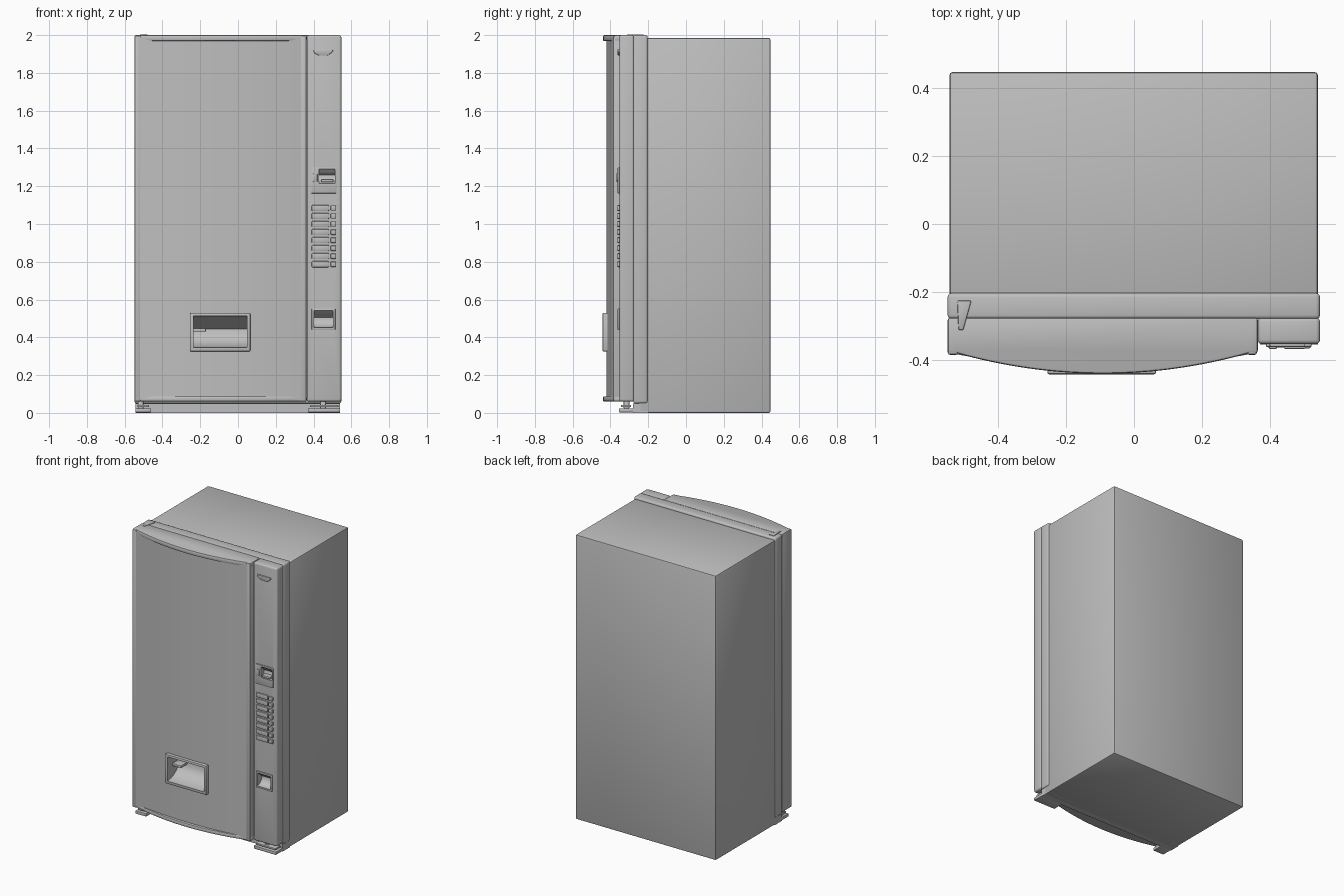
import bpy
import bmesh
from math import radians
from mathutils import Vector

cube = bpy.data.objects.get("Cube")
if cube:
    bpy.data.objects.remove(cube, do_unlink=True)

grey = bpy.data.materials.new("plain grey")
grey.use_nodes = True
GREY = (0.52, 0.52, 0.52, 1)
grey.diffuse_color = GREY
grey.node_tree.nodes["Principled BSDF"].inputs["Base Color"].default_value = GREY


def prism(name, points, axis, lo, hi, bevel=0.0, segments=2):
    """Extrude a 2D outline along an axis: 'z' takes (x, y), 'x' takes (y, z), 'y' takes (x, z)."""
    place = {"z": lambda p: (p[0], p[1], lo),
             "x": lambda p: (lo, p[0], p[1]),
             "y": lambda p: (p[0], lo, p[1])}[axis]
    bm = bmesh.new()
    face = bm.faces.new([bm.verts.new(place(p)) for p in points])
    grown = bmesh.ops.extrude_face_region(bm, geom=[face])["geom"]
    step = Vector([hi - lo if a == axis else 0 for a in "xyz"])
    bmesh.ops.translate(bm, vec=step, verts=[v for v in grown if isinstance(v, bmesh.types.BMVert)])
    bmesh.ops.recalc_face_normals(bm, faces=bm.faces)
    if bevel:
        edges = [e for e in bm.edges if e.calc_face_angle(0) > radians(40)]
        bmesh.ops.bevel(bm, geom=edges, offset=bevel, segments=segments,
                        profile=0.5, affect="EDGES", clamp_overlap=True)
    mesh = bpy.data.meshes.new(name)
    bm.to_mesh(mesh)
    bm.free()
    mesh.materials.append(grey)
    obj = bpy.data.objects.new(name, mesh)
    bpy.context.collection.objects.link(obj)
    return obj


def box(name, x, y, z, bevel=0.0, segments=2):
    outline = [(x[0], y[0]), (x[1], y[0]), (x[1], y[1]), (x[0], y[1])]
    return prism(name, outline, "z", z[0], z[1], bevel, segments)


def cut(targets, cutter):
    for obj in targets:
        mod = obj.modifiers.new("cut", "BOOLEAN")
        mod.operation = "DIFFERENCE"
        mod.solver = "EXACT"
        mod.object = cutter
        bpy.context.view_layer.objects.active = obj
        bpy.ops.object.modifier_apply(modifier=mod.name)
    bpy.data.objects.remove(cutter, do_unlink=True)


def scoop(x, z, front, depth):
    """Pocket cutter: sloped hood above, curved floor below."""
    height = z[1] - z[0]
    back = front + depth
    outline = [(front - 0.1, z[0]), (front, z[0])]
    for i in range(1, 7):
        t = i / 6
        outline.append((front + depth * (1 - (1 - t) ** 2), z[0] + 0.58 * height * t ** 1.5))
    outline += [(back - 0.01, z[0] + 0.62 * height), (front, z[1]), (front - 0.1, z[1])]
    return prism("scoop_cutter", outline, "x", x[0], x[1])


def bowed(x0, x1, edge, bulge, back, lip=0.0):
    """Outline with a flat back and a bowed front."""
    mid, half = (x0 + x1) / 2, (x1 - x0) / 2
    front = []
    for i in range(33):
        t = i / 16 - 1
        front.append((mid + half * t, edge - bulge * (1 - t * t)))
    if lip:
        front = [(x0 - lip, edge)] + front + [(x1 + lip, edge)]
    return front + [(front[-1][0], back), (front[0][0], back)]


# Cabinet and the frame around its front
box("cabinet", (-0.543, 0.541), (-0.25, 0.447), (0, 1.985), 0.01)
box("front_frame", (-0.548, 0.547), (-0.28, -0.203), (0.05, 2), 0.012, 3)
box("cabinet_foot", (-0.543, 0.541), (-0.28, -0.2), (0, 0.05))

# Bowed door: centre panel with rails and stiles round it
panel = prism("door_panel", bowed(-0.518, 0.334, -0.384, 0.038, -0.275), "z", 0.07, 1.99)
for name, z in (("top_rail", (1.968, 2.0)), ("bottom_rail", (0.06, 0.088))):
    prism(name, bowed(-0.522, 0.338, -0.38, 0.06, -0.275, 0.026), "z", z[0], z[1], 0.008)
for name, x in (("right_stile", (-0.548, -0.515)), ("left_stile", (0.331, 0.362))):
    box(name, x, (-0.385, -0.275), (0.06, 1.998), 0.008)

# Delivery opening
tray = box("delivery_surround", (-0.255, 0.065), (-0.442, -0.39), (0.325, 0.53), 0.006)
cut([panel, tray], scoop((-0.236, 0.048), (0.345, 0.514), -0.435, 0.12))
box("delivery_latch", (-0.238, -0.17), (-0.385, -0.31), (0.43, 0.447), 0.003)

# Control column
column = box("control_column", (0.364, 0.547), (-0.353, -0.275), (0.06, 2), 0.012, 3)

# Coin return
coin_return = box("coin_return_surround", (0.39, 0.515), (-0.362, -0.34), (0.438, 0.553), 0.004)
cut([column, coin_return], scoop((0.402, 0.503), (0.452, 0.542), -0.359, 0.05))

# Coin and note unit
coin_unit = box("coin_unit", (0.388, 0.522), (-0.362, -0.34), (1.162, 1.3), 0.004)
cut([column, coin_unit], scoop((0.43, 0.514), (1.215, 1.29), -0.359, 0.035))
box("coin_slot", (0.397, 0.42), (-0.368, -0.35), (1.222, 1.268), 0.004)
box("note_lip", (0.44, 0.505), (-0.367, -0.33), (1.222, 1.238), 0.004)

# Selection labels and buttons
ROWS = 8
for row in range(ROWS):
    z = 0.787 + row * 0.0425
    box(f"label_{row + 1}", (0.39, 0.482), (-0.363, -0.345), (z - 0.016, z + 0.016), 0.005)
    box(f"button_{row + 1}", (0.49, 0.52), (-0.366, -0.345), (z - 0.014, z + 0.014), 0.005)

# Door lock handle with its tapered grip
handle = [(0.398, 1.925), (0.403, 1.905), (0.43, 1.892), (0.475, 1.892), (0.502, 1.912), (0.502, 1.925)]
prism("lock_handle", handle, "y", -0.362, -0.34, 0.004)

# Top hinge arm
arm = [(-0.52, -0.225), (-0.516, -0.312), (-0.502, -0.312), (-0.478, -0.225)]
prism("top_hinge_arm", arm, "z", 1.98, 2.004, 0.004)

# Lower hinge brackets and pins
for side, x, pin_x in (("right", (-0.543, -0.46), -0.515), ("left", (0.37, 0.541), 0.45)):
    box(f"{side}_hinge_bracket", x, (-0.355, -0.27), (0.003, 0.024), 0.003)
    box(f"{side}_hinge_pin", (pin_x - 0.015, pin_x + 0.015), (-0.33, -0.3), (0.02, 0.065), 0.006)
    box(f"{side}_hinge_leaf", (x[0] + 0.01, x[1] - 0.01), (-0.345, -0.29), (0.03, 0.042), 0.003)

# Smooth rounded edges, keep hard corners
bpy.ops.object.select_all(action="DESELECT")
for obj in bpy.context.collection.objects:
    if obj.type == "MESH":
        obj.select_set(True)
        bpy.context.view_layer.objects.active = obj
bpy.ops.object.shade_smooth_by_angle(angle=radians(35))
